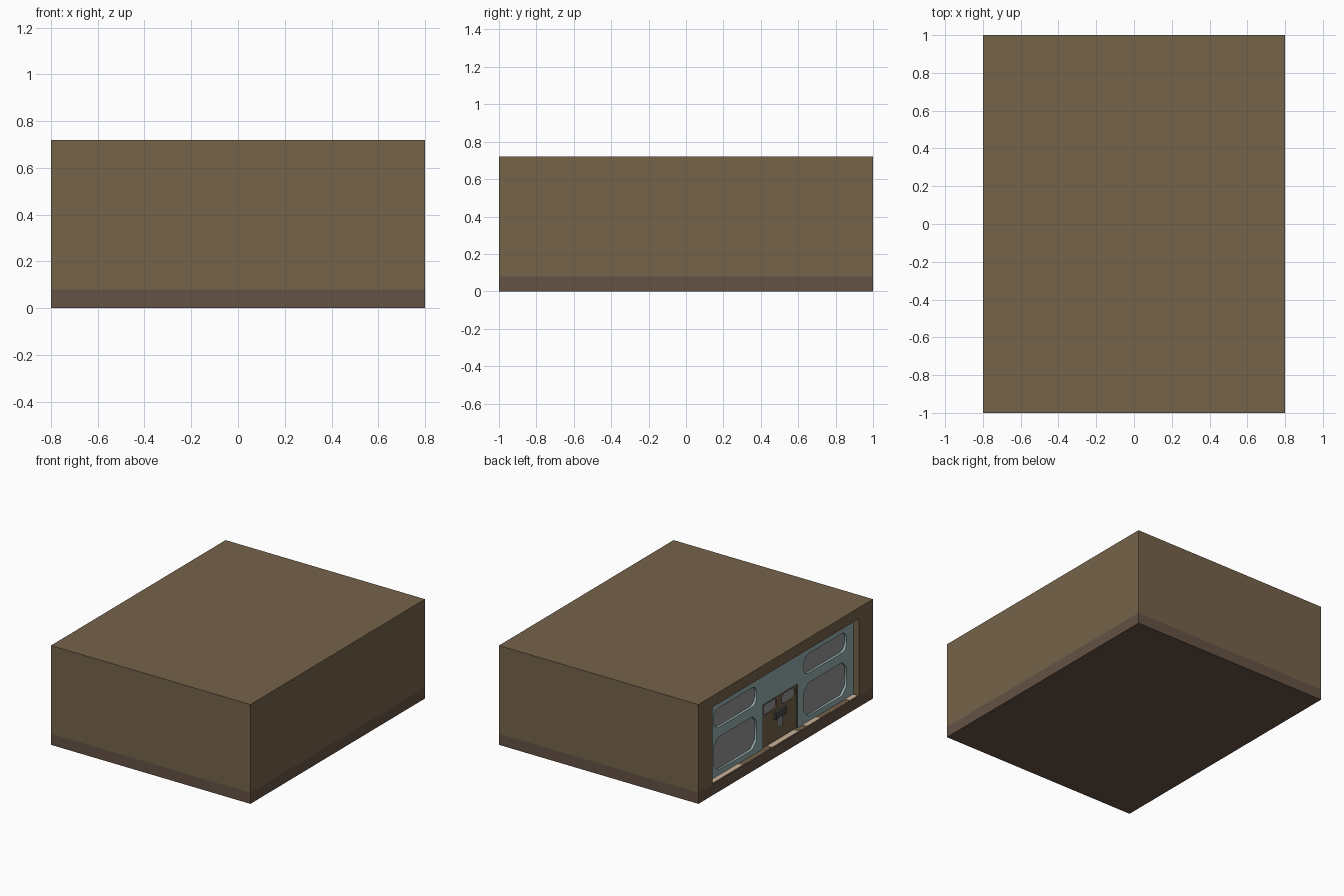
import bpy
from math import pi, cos, sin

if "Cube" in bpy.data.objects:
    bpy.data.objects.remove(bpy.data.objects["Cube"])


def mat(name, rgb):
    m = bpy.data.materials.new(name)
    m.diffuse_color = (*rgb, 1)
    m.use_nodes = True
    m.node_tree.nodes["Principled BSDF"].inputs["Base Color"].default_value = m.diffuse_color
    return m


TAN = mat("tan", (0.18, 0.125, 0.07))
BROWN = mat("brown", (0.13, 0.085, 0.06))
BLUE = mat("blue_grey", (0.30, 0.42, 0.42))
GLASS = mat("grey_glass", (0.30, 0.30, 0.30))
CREAM = mat("cream", (0.60, 0.45, 0.32))
DARK = mat("dark_metal", (0.06, 0.06, 0.06))


def box(name, x, y, z, m=None):
    bpy.ops.mesh.primitive_cube_add(
        size=1, location=[(a + b) / 2 for a, b in (x, y, z)])
    o = bpy.context.object
    o.name = name
    o.scale = [b - a for a, b in (x, y, z)]
    bpy.ops.object.transform_apply(location=False, rotation=False)
    if m:
        o.data.materials.append(m)
    return o


def rect(y0, y1, z0, z1, r=0, segs=1):
    """Rectangle outline with square, chamfered or rounded corners."""
    if not r:
        return [(y0, z0), (y1, z0), (y1, z1), (y0, z1)]
    pts = []
    for k, (cy, cz) in enumerate([(y1 - r, z1 - r), (y0 + r, z1 - r),
                                  (y0 + r, z0 + r), (y1 - r, z0 + r)]):
        for i in range(segs + 1):
            a = (k + i / segs) * pi / 2
            pts.append((cy + r * cos(a), cz + r * sin(a)))
    return pts


def plate(name, outlines, x0, x1, m):
    """Upright plate in the yz plane; later outlines are holes."""
    cu = bpy.data.curves.new(name, 'CURVE')
    cu.dimensions = '2D'
    cu.fill_mode = 'BOTH'
    cu.extrude = (x1 - x0) / 2
    for pts in outlines:
        s = cu.splines.new('POLY')
        s.points.add(len(pts) - 1)
        for p, (u, v) in zip(s.points, pts):
            p.co = (u, v, 0, 1)
        s.use_cyclic_u = True
    cu.materials.append(m)
    o = bpy.data.objects.new(name, cu)
    bpy.context.collection.objects.link(o)
    o.location.x = (x0 + x1) / 2
    o.rotation_euler = (pi / 2, 0, pi / 2)
    bpy.ops.object.select_all(action='DESELECT')
    o.select_set(True)
    bpy.context.view_layer.objects.active = o
    bpy.ops.object.convert(target='MESH')
    return o


# Base slab and outer shell, open on the left side
box("base_slab", (-0.8, 0.8), (-1, 1), (0, 0.08), BROWN)
shell = box("shell", (-0.8, 0.8), (-1, 1), (0.08, 0.72), TAN)
cutter = box("opening_cutter", (-1, 0.64), (-0.84, 0.84), (0, 0.64))
cutter.hide_render = True
mod = shell.modifiers.new("opening", 'BOOLEAN')
mod.operation = 'DIFFERENCE'
mod.object = cutter
mod.solver = 'EXACT'
bpy.context.view_layer.objects.active = shell
bpy.ops.object.modifier_apply(modifier=mod.name)
bpy.data.objects.remove(cutter)

# Recessed facade with four windows and a central doorway
outlines = [[(-0.84, 0.08), (-0.2, 0.08), (-0.2, 0.40), (0.2, 0.40),
             (0.2, 0.08), (0.84, 0.08), (0.84, 0.64), (-0.84, 0.64)]]
for y0, y1 in ((-0.76, -0.27), (0.27, 0.76)):
    outlines.append(rect(y0, y1, 0.43, 0.57, 0.05, 3))
    outlines.append(rect(y0, y1, 0.12, 0.36, 0.05, 1))
plate("facade", outlines, -0.756, -0.726, BLUE)

# Door with two small windows
door = [rect(-0.2, 0.2, 0.08, 0.40)]
for y0, y1 in ((-0.18, -0.03), (0.03, 0.18)):
    door.append(rect(y0, y1, 0.31, 0.385, 0.025, 3))
plate("door", door, -0.748, -0.728, TAN)

# Glass behind all the windows
box("window_glass", (-0.738, -0.72), (-0.8, -0.23), (0.1, 0.6), GLASS)
box("window_glass", (-0.738, -0.72), (0.23, 0.8), (0.1, 0.6), GLASS)
box("door_glass", (-0.740, -0.72), (-0.19, 0.19), (0.3, 0.39), GLASS)

# Door latch
box("latch_box", (-0.765, -0.745), (-0.06, 0.06), (0.24, 0.29), DARK)
box("latch_stem", (-0.76, -0.745), (-0.02, 0.02), (0.17, 0.24), GLASS)

# Pale floor strips along the threshold
for y in ((0.49, 0.82), (-0.15, 0.15), (-0.4, -0.25), (-0.83, -0.74)):
    box("floor_strip", (-0.795, -0.757), y, (0.08, 0.084), CREAM)
box("floor", (-0.79, 0.63), (-0.835, 0.835), (0.079, 0.081), TAN)
